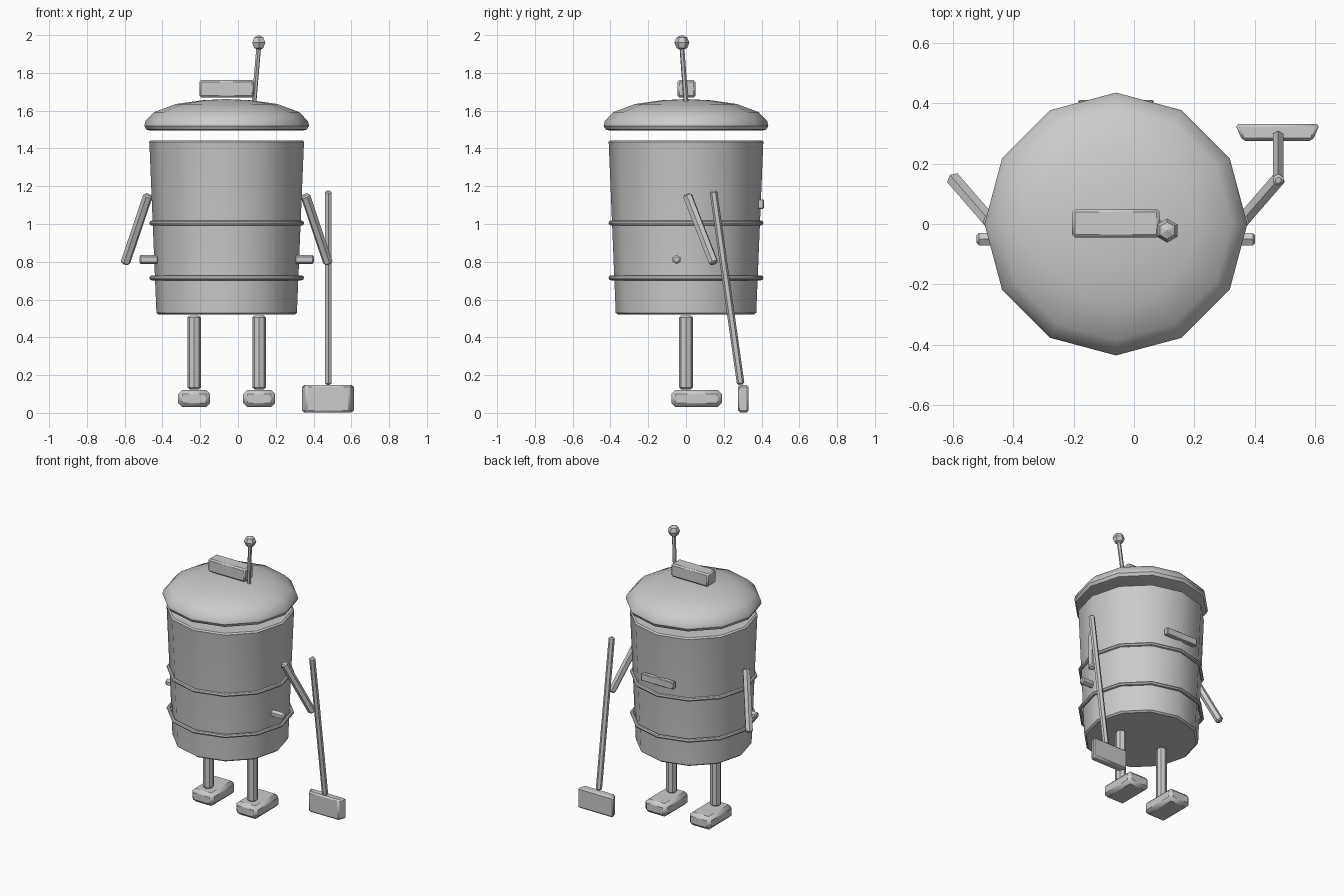
import bpy, bmesh, math
from mathutils import Vector

if "Cube" in bpy.data.objects:
    bpy.data.objects.remove(bpy.data.objects["Cube"], do_unlink=True)

metal = bpy.data.materials.new("plain grey")
metal.use_nodes = True
grey = (0.6, 0.6, 0.6, 1)
metal.diffuse_color = grey
metal.node_tree.nodes["Principled BSDF"].inputs["Base Color"].default_value = grey

BODY_X = -0.06  # axis of the can


def finish(name, bm, bevel=0.0, segments=1, angle=35):
    bmesh.ops.recalc_face_normals(bm, faces=bm.faces)
    mesh = bpy.data.meshes.new(name)
    bm.to_mesh(mesh)
    bm.free()
    obj = bpy.data.objects.new(name, mesh)
    bpy.context.collection.objects.link(obj)
    mesh.materials.append(metal)
    if bevel:
        mod = obj.modifiers.new("Bevel", "BEVEL")
        mod.width, mod.segments = bevel, segments
        mod.limit_method, mod.angle_limit = "ANGLE", math.radians(65)
    bpy.ops.object.select_all(action="DESELECT")
    obj.select_set(True)
    bpy.context.view_layer.objects.active = obj
    bpy.ops.object.shade_smooth_by_angle(angle=math.radians(angle))
    return obj


def lathe(name, profile, closed=False, sides=12):
    """Turn (radius, height) points about the can axis."""
    bm = bmesh.new()
    rings = []
    for r, z in profile:
        rings.append([bm.verts.new((BODY_X + r * math.cos(math.tau * i / sides),
                                    r * math.sin(math.tau * i / sides), z)) for i in range(sides)])
    pairs = list(zip(rings, rings[1:]))
    if closed:
        pairs.append((rings[-1], rings[0]))
    for a, b in pairs:
        for i in range(sides):
            j = (i + 1) % sides
            bm.faces.new((a[i], a[j], b[j], b[i]))
    if not closed:
        bm.faces.new(rings[0])
        bm.faces.new(rings[-1])
    return finish(name, bm)


def rod(name, start, end, r1, r2=None, sides=6, bevel=0.008):
    start, end = Vector(start), Vector(end)
    bm = bmesh.new()
    bmesh.ops.create_cone(bm, cap_ends=True, segments=sides, radius1=r1,
                          radius2=r2 or r1, depth=(end - start).length)
    turn = (end - start).to_track_quat("Z", "Y").to_matrix().to_4x4()
    turn.translation = (start + end) / 2
    bm.transform(turn)
    return finish(name, bm, bevel)


def box(name, low, high, bevel, segments=1, front_inset=0.0):
    low, high = Vector(low), Vector(high)
    bm = bmesh.new()
    bmesh.ops.create_cube(bm, size=1)
    for v in bm.verts:
        side, front = v.co.x, v.co.y < 0
        v.co = (low + high) / 2 + v.co * (high - low)
        if front:
            v.co.x -= math.copysign(front_inset, side)
    return finish(name, bm, bevel, segments)


# Can body with rounded rims and two hoops
lathe("can_body", [(0.36, 0.52), (0.372, 0.53), (0.409, 1.425), (0.411, 1.435), (0.40, 1.443)])
for name, z in (("lower_hoop", 0.715), ("upper_hoop", 1.005)):
    lathe(name, [(0.397 + 0.013 * math.cos(math.tau * k / 8),
                  z + 0.013 * math.sin(math.tau * k / 8)) for k in range(8)], closed=True)

# Domed lid with its grip
lathe("lid", [(0.405, 1.495), (0.425, 1.50), (0.436, 1.52), (0.43, 1.545), (0.385, 1.592),
              (0.27, 1.635), (0.13, 1.655), (0.01, 1.661)])
box("lid_grip", (-0.205, -0.045, 1.67), (0.085, 0.05, 1.762), 0.01)

# Antenna
rod("antenna_stem", (0.085, 0, 1.645), (0.11, -0.022, 1.94), 0.013, bevel=0)
bm = bmesh.new()
bmesh.ops.create_uvsphere(bm, u_segments=6, v_segments=4, radius=0.041)
for v in bm.verts:
    v.co = v.co * 0.97 + Vector((0.11, -0.022, 1.96))
finish("antenna_ball", bm, angle=20)

# Legs, feet, arms and side pegs
for side, s in (("left", 1), ("right", -1)):
    leg_x = BODY_X + s * 0.172
    rod(side + "_leg", (leg_x, 0, 0.125), (leg_x, 0, 0.515), 0.036, sides=8, bevel=0.01)
    box(side + "_foot", (leg_x - 0.085, -0.078, 0.03), (leg_x + 0.085, 0.19, 0.122), 0.022)
    rod(side + "_arm", (BODY_X + s * 0.415, 0.006, 1.155), (BODY_X + s * 0.538, 0.148, 0.79), 0.026)
    rod(side + "_peg", (BODY_X + s * 0.36, -0.05, 0.812), (BODY_X + s * 0.462, -0.05, 0.812), 0.024)

# Bar on the back of the can
box("back_bar", (-0.185, 0.38, 1.08), (0.065, 0.412, 1.13), 0.004)

# Broom
rod("broom_handle", (0.478, 0.145, 1.175), (0.478, 0.29, 0.15), 0.02)
box("broom_head", (0.335, 0.275, 0.003), (0.617, 0.332, 0.147), 0.01, 1, 0.025)
